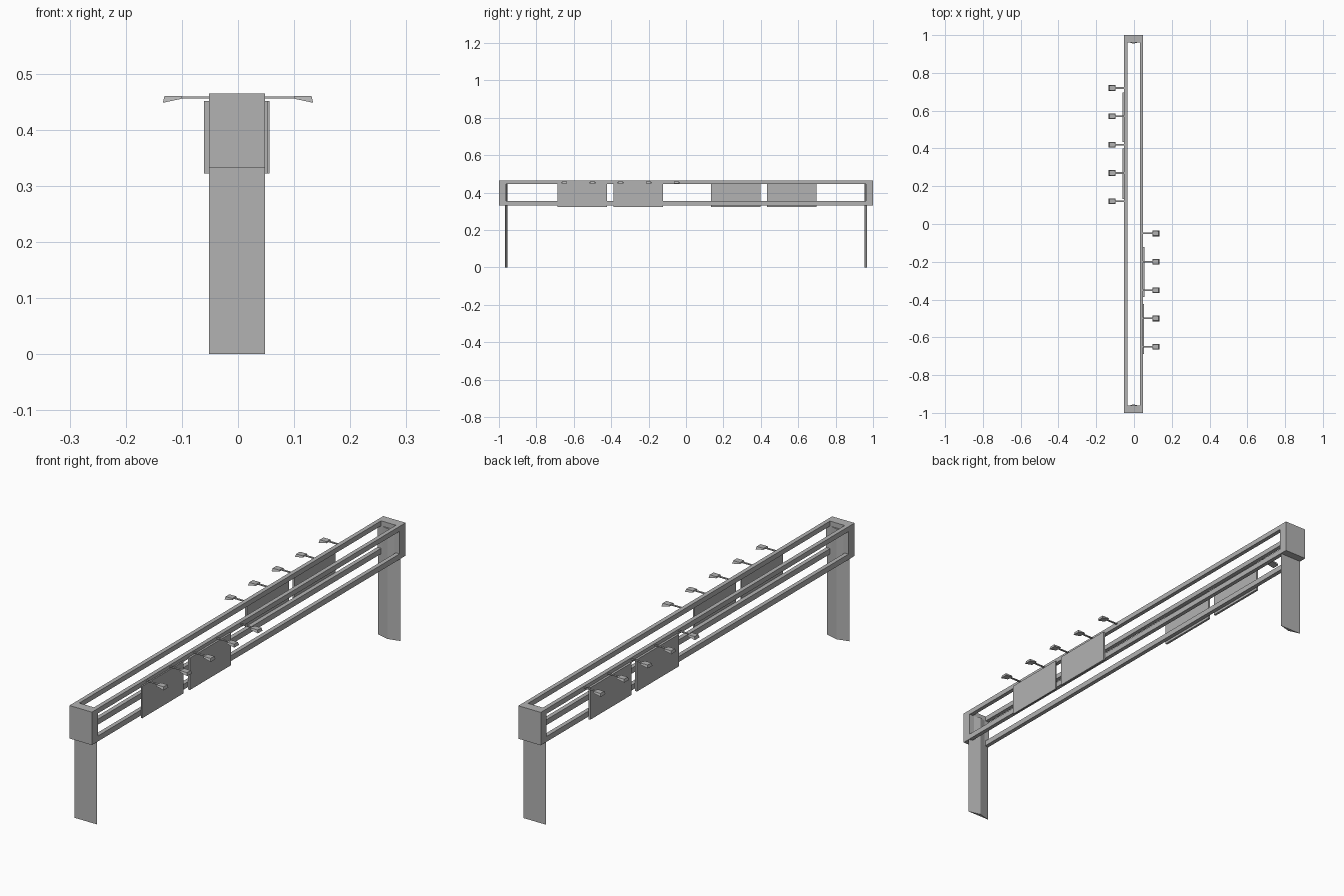
import bpy

if "Cube" in bpy.data.objects:
    bpy.data.objects.remove(bpy.data.objects["Cube"])

grey = bpy.data.materials.new("plain grey")
grey.diffuse_color = (0.45, 0.45, 0.45, 1)
grey.use_nodes = True
grey.node_tree.nodes["Principled BSDF"].inputs["Base Color"].default_value = grey.diffuse_color


def mesh(name, verts, faces):
    me = bpy.data.meshes.new(name)
    me.from_pydata(verts, [], faces)
    me.materials.append(grey)
    ob = bpy.data.objects.new(name, me)
    bpy.context.collection.objects.link(ob)
    # make normals point outward
    import bmesh
    bm = bmesh.new()
    bm.from_mesh(me)
    bmesh.ops.recalc_face_normals(bm, faces=bm.faces)
    bm.to_mesh(me)
    bm.free()
    return ob


def prism(name, bottom, top):
    """Solid between two matching loops of points."""
    n = len(bottom)
    sides = [(i, (i + 1) % n, n + (i + 1) % n, n + i) for i in range(n)]
    return mesh(name, bottom + top, [tuple(range(n)), tuple(range(n, 2 * n))] + sides)


def box(name, x, y, z):
    loop = [(x[0], y[0]), (x[1], y[0]), (x[1], y[1]), (x[0], y[1])]
    return prism(name, [(a, b, z[0]) for a, b in loop], [(a, b, z[1]) for a, b in loop])


X0, X1, Z0, Z1 = -0.052, 0.048, 0.332, 0.465
RAIL_W = 0.017

# four long rails
for zn, z in (("lower", (Z0, 0.354)), ("upper", (0.445, Z1))):
    for xn, x in (("left", (X0, X0 + RAIL_W)), ("right", (X1 - RAIL_W, X1))):
        box(f"{zn}_{xn}_rail", x, (-0.962, 0.962), z)

# solid end caps and legs with a shallow ridge on the inner side
for s, n in ((-1, "front"), (1, "back")):
    box(n + "_end_cap", (X0, X1), sorted((s * 0.962, s)), (Z0, Z1))
    tri = [(X0, s * 0.968), (X1, s * 0.968), ((X0 + X1) / 2, s * 0.955)]
    prism(n + "_leg", [(a, b, 0) for a, b in tri], [(a, b, 0.445) for a, b in tri])

# sign panels
for i, (x, y) in enumerate((
        ((X1, 0.0535), (-0.687, -0.423)), ((X1, 0.056), (-0.387, -0.123)),
        ((-0.061, X0), (0.133, 0.399)), ((-0.061, X0), (0.433, 0.697)))):
    box(f"sign_panel_{i + 1}", x, y, (0.322, 0.451))

# lamps: thin arm and wedge-shaped head
for s, first, edge in ((1, -0.05, X1), (-1, 0.72, X0)):
    for i in range(5):
        y = first - 0.15 * i
        tag = f"{'right' if s > 0 else 'left'}_{i + 1}"
        box("lamp_arm_" + tag, sorted((edge - s * 0.004, s * 0.104)),
            (y - 0.004, y + 0.004), (0.456, 0.459))
        low = [(s * 0.099, y - 0.015, 0.4555), (s * 0.134, y - 0.015, 0.448),
               (s * 0.134, y + 0.015, 0.448), (s * 0.099, y + 0.015, 0.4555)]
        top = [(s * 0.101, y - 0.012, 0.460), (s * 0.131, y - 0.012, 0.460),
               (s * 0.131, y + 0.012, 0.460), (s * 0.101, y + 0.012, 0.460)]
        prism("lamp_head_" + tag, low, top)
